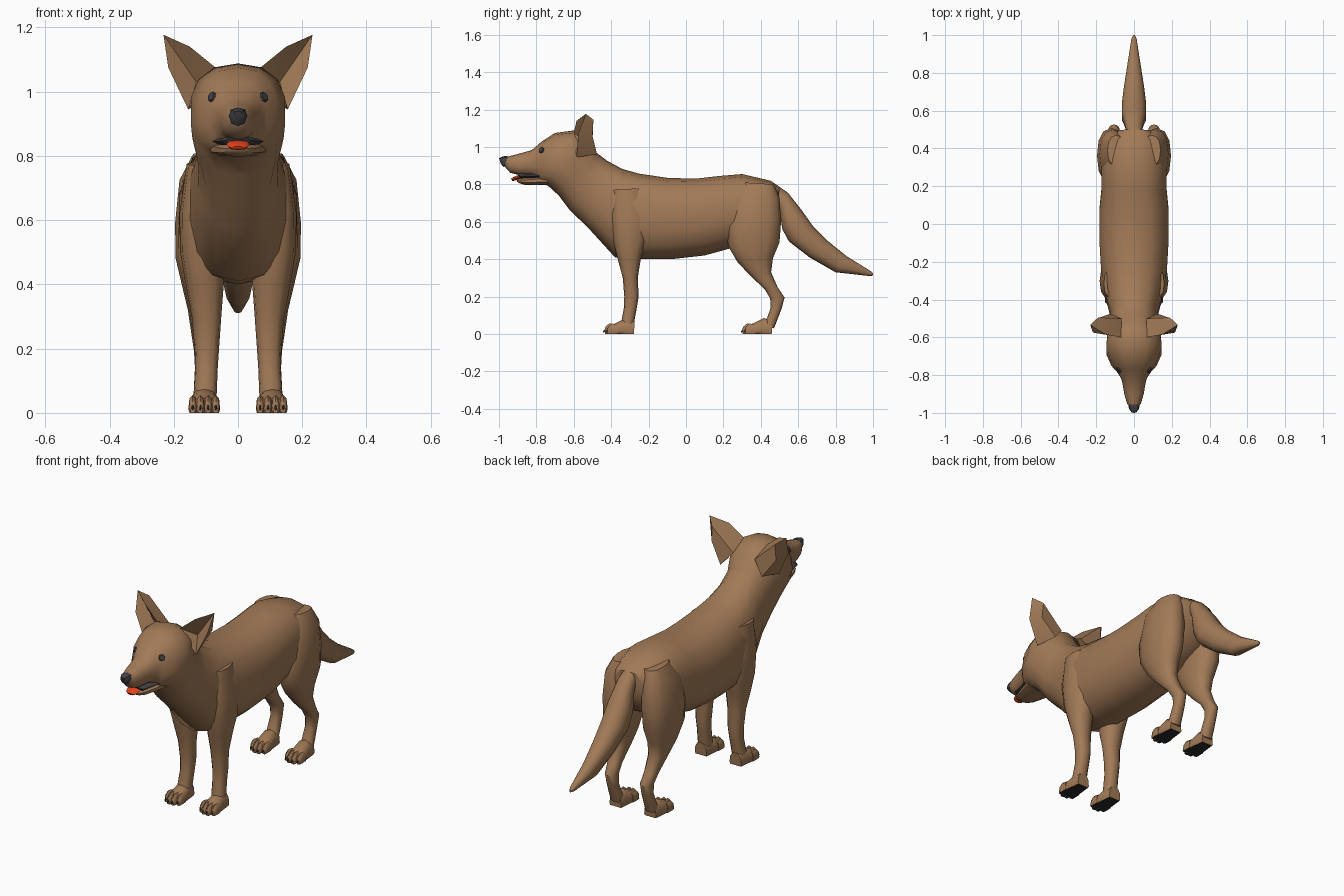
import bpy, bmesh, math
from mathutils import Vector
from mathutils.bvhtree import BVHTree


def material(name, rgb):
    m = bpy.data.materials.new(name)
    m.diffuse_color = (*rgb, 1)
    return m


fur = material("brown fur", (0.36, 0.195, 0.095))
dark = material("dark grey", (0.055, 0.055, 0.06))
pad = material("black pads", (0.02, 0.02, 0.02))
red = material("red tongue", (0.75, 0.055, 0.01))


def finish(bm, name, mats, angle=45):
    """Turn a bmesh into a smooth-by-angle object."""
    bmesh.ops.recalc_face_normals(bm, faces=bm.faces)
    me = bpy.data.meshes.new(name)
    bm.to_mesh(me)
    bm.free()
    for m in mats:
        me.materials.append(m)
    me.shade_smooth()
    me.set_sharp_from_angle(angle=math.radians(angle))
    ob = bpy.data.objects.new(name, me)
    bpy.context.collection.objects.link(ob)
    return ob


def loft(name, rings, mats, xs=1, n=12, power=0.85, sole=False):
    """Skin rings (ya, za, yb, zb, x centre, half width): each spans edge a to edge b."""
    bm = bmesh.new()
    loops = []
    for ya, za, yb, zb, xc, w in rings:
        loop = []
        for i in range(n):
            t = 2 * math.pi * i / n
            c = math.copysign(abs(math.cos(t)) ** power, math.cos(t))
            s = math.copysign(abs(math.sin(t)) ** power, math.sin(t))
            f = 0.5 - 0.5 * c
            z = za + (zb - za) * f
            loop.append(bm.verts.new((xs * xc + w * s, ya + (yb - ya) * f, max(z, 0))))
        loops.append(loop)
    for a, b in zip(loops, loops[1:]):
        for i in range(n):
            bm.faces.new((a[i], a[(i + 1) % n], b[(i + 1) % n], b[i]))
    bm.faces.new(loops[0])
    bm.faces.new(loops[-1])
    bmesh.ops.recalc_face_normals(bm, faces=bm.faces)
    if sole:  # dark underside
        for f in bm.faces:
            if max(v.co.z for v in f.verts) < 0.004:
                f.material_index = 1
    return finish(bm, name, mats)


# Torso, neck, skull and upper muzzle in one skin
body = loft("body_and_head", [
    (0.50, 0.785, 0.49, 0.64, 0, 0.08),
    (0.45, 0.82, 0.45, 0.55, 0, 0.15),
    (0.30, 0.855, 0.31, 0.48, 0, 0.175),
    (0.18, 0.845, 0.21, 0.45, 0, 0.175),
    (0.05, 0.83, 0.10, 0.42, 0, 0.187),
    (-0.10, 0.835, -0.08, 0.40, 0, 0.187),
    (-0.25, 0.857, -0.24, 0.40, 0, 0.178),
    (-0.34, 0.882, -0.38, 0.41, 0, 0.16),
    (-0.42, 0.925, -0.53, 0.575, 0, 0.128),
    (-0.48, 0.97, -0.62, 0.66, 0, 0.125),
    (-0.53, 1.055, -0.68, 0.74, 0, 0.145),
    (-0.60, 1.088, -0.74, 0.795, 0, 0.15),
    (-0.70, 1.075, -0.78, 0.80, 0, 0.122),
    (-0.77, 1.03, -0.79, 0.81, 0, 0.092),
    (-0.825, 0.983, -0.82, 0.845, 0, 0.066),
    (-0.90, 0.962, -0.895, 0.85, 0, 0.053),
    (-0.955, 0.948, -0.94, 0.862, 0, 0.038),
    (-0.985, 0.94, -0.965, 0.89, 0, 0.018)], [fur], n=14)

# Nose, mouth lining, lower jaw, tongue
loft("nose", [
    (-0.955, 0.951, -0.957, 0.90, 0, 0.03),
    (-0.98, 0.95, -0.975, 0.893, 0, 0.027),
    (-1.0, 0.94, -0.99, 0.91, 0, 0.014)], [dark], n=8)
loft("mouth_lips", [
    (-0.775, 0.856, -0.775, 0.835, 0, 0.082),
    (-0.83, 0.856, -0.83, 0.832, 0, 0.064),
    (-0.89, 0.86, -0.885, 0.832, 0, 0.052),
    (-0.905, 0.86, -0.895, 0.842, 0, 0.035)], [dark], n=8, power=0.6)
loft("lower_jaw", [
    (-0.74, 0.85, -0.74, 0.795, 0, 0.09),
    (-0.80, 0.842, -0.80, 0.797, 0, 0.074),
    (-0.86, 0.836, -0.86, 0.797, 0, 0.055),
    (-0.895, 0.832, -0.89, 0.805, 0, 0.04),
    (-0.907, 0.826, -0.902, 0.813, 0, 0.02)], [fur], n=10)
loft("tongue", [
    (-0.84, 0.853, -0.84, 0.835, 0, 0.034),
    (-0.90, 0.848, -0.90, 0.826, 0, 0.037),
    (-0.925, 0.838, -0.922, 0.818, 0, 0.03),
    (-0.935, 0.83, -0.93, 0.818, 0, 0.016)], [red], n=8)

# Tail: thick in the middle, pointed at the end
loft("tail", [
    (0.46, 0.815, 0.47, 0.72, 0, 0.035),
    (0.545, 0.755, 0.50, 0.66, 0, 0.05),
    (0.62, 0.66, 0.515, 0.56, 0, 0.066),
    (0.68, 0.575, 0.55, 0.495, 0, 0.067),
    (0.755, 0.50, 0.66, 0.41, 0, 0.056),
    (0.86, 0.415, 0.80, 0.33, 0, 0.037),
    (0.985, 0.338, 0.98, 0.31, 0, 0.014),
    (1.0, 0.325, 1.0, 0.312, 0, 0.004)], [fur], n=10)

HIND = [(0.31, 0.81, 0.47, 0.80, 0.095, 0.045),
        (0.24, 0.72, 0.50, 0.73, 0.112, 0.07),
        (0.215, 0.58, 0.508, 0.60, 0.118, 0.078),
        (0.225, 0.47, 0.50, 0.49, 0.12, 0.074),
        (0.275, 0.385, 0.465, 0.405, 0.116, 0.058),
        (0.345, 0.31, 0.455, 0.33, 0.112, 0.044),
        (0.42, 0.24, 0.49, 0.25, 0.11, 0.035),
        (0.45, 0.19, 0.527, 0.195, 0.106, 0.031),
        (0.453, 0.14, 0.513, 0.14, 0.105, 0.029),
        (0.435, 0.09, 0.49, 0.08, 0.105, 0.032),
        (0.415, 0.04, 0.47, 0.03, 0.105, 0.034)]
FORE = [(-0.40, 0.77, -0.23, 0.78, 0.105, 0.055),
        (-0.405, 0.62, -0.20, 0.62, 0.115, 0.067),
        (-0.39, 0.50, -0.21, 0.50, 0.114, 0.066),
        (-0.365, 0.40, -0.24, 0.41, 0.104, 0.06),
        (-0.338, 0.30, -0.258, 0.30, 0.098, 0.046),
        (-0.33, 0.20, -0.253, 0.20, 0.097, 0.038),
        (-0.332, 0.14, -0.263, 0.14, 0.098, 0.035),
        (-0.345, 0.07, -0.278, 0.06, 0.102, 0.036),
        (-0.35, 0.03, -0.283, 0.03, 0.104, 0.036)]

EYES = BVHTree.FromPolygons([v.co for v in body.data.vertices],
                            [tuple(p.vertices) for p in body.data.polygons])


def paw(name, y, xs):
    """Flat-soled paw whose toes reach forward to y, with four claws."""
    loft(name, [(y + 0.165, 0.07, y + 0.16, -0.05, 0.105, 0.036),
                (y + 0.12, 0.085, y + 0.12, -0.05, 0.105, 0.041),
                (y + 0.06, 0.056, y + 0.06, -0.04, 0.105, 0.048),
                (y + 0.03, 0.045, y + 0.03, -0.04, 0.105, 0.046)],
         [fur, pad], xs, n=12, sole=True)
    for k in range(4):
        x = 0.069 + 0.024 * k
        d = 0.014 if k in (0, 3) else 0.0
        loft(f"{name}_toe_{k}", [(y + 0.075, 0.05, y + 0.075, -0.02, x, 0.012),
                                 (y + 0.03 + d, 0.056, y + 0.03 + d, -0.03, x, 0.0135),
                                 (y + 0.012 + d, 0.042, y + 0.01 + d, -0.03, x, 0.012),
                                 (y + 0.006 + d, 0.03, y + 0.006 + d, -0.02, x, 0.007)],
             [fur, pad], xs, n=8, sole=True)
        loft(f"{name}_claw_{k}", [(y + 0.012 + d, 0.032, y + 0.012 + d, 0.014, x, 0.005),
                                  (y - 0.004 + d, 0.014, y - 0.002 + d, 0.007, x, 0.002)],
             [dark], xs, n=6)


for xs, side in ((-1, "right"), (1, "left")):
    # Legs and paws
    loft("hind_leg_" + side, HIND, [fur], xs)
    loft("front_leg_" + side, FORE, [fur], xs)
    paw("hind_paw_" + side, 0.297, xs)
    paw("front_paw_" + side, -0.44, xs)

    # Ear: outline, hollow front point, rounded back
    bm = bmesh.new()
    pts = [(0.07, -0.60, 1.075), (0.15, -0.585, 1.14), (0.232, -0.535, 1.177),
           (0.217, -0.575, 1.075), (0.155, -0.585, 0.945),
           (0.13, -0.535, 1.03), (0.065, -0.50, 1.03), (0.19, -0.495, 1.145),
           (0.195, -0.50, 1.06), (0.125, -0.475, 0.96)]
    v = [bm.verts.new((xs * p[0], p[1], p[2])) for p in pts]
    for f in ((0, 1, 5), (1, 2, 5), (2, 3, 5), (3, 4, 5), (4, 0, 5),
              (0, 6, 7, 1), (1, 7, 2), (2, 7, 8, 3), (3, 8, 9, 4),
              (6, 9, 8, 7), (0, 4, 9, 6)):
        bm.faces.new([v[i] for i in f])
    finish(bm, "ear_" + side, [fur], 50)

    # Eye: thin plate laid on the head surface
    hit, nor, _, _ = EYES.ray_cast(Vector((xs * 0.08, -2, 0.983)), Vector((0, 1, 0)))
    if nor.y > 0:
        nor = -nor
    bm = bmesh.new()
    bmesh.ops.create_cone(bm, cap_ends=True, segments=8, radius1=0.017, radius2=0.014, depth=0.008)
    rot = nor.to_track_quat('Z', 'Y')
    for vert in bm.verts:
        vert.co = rot @ vert.co + hit + nor * 0.003
    finish(bm, "eye_" + side, [dark], 30)
